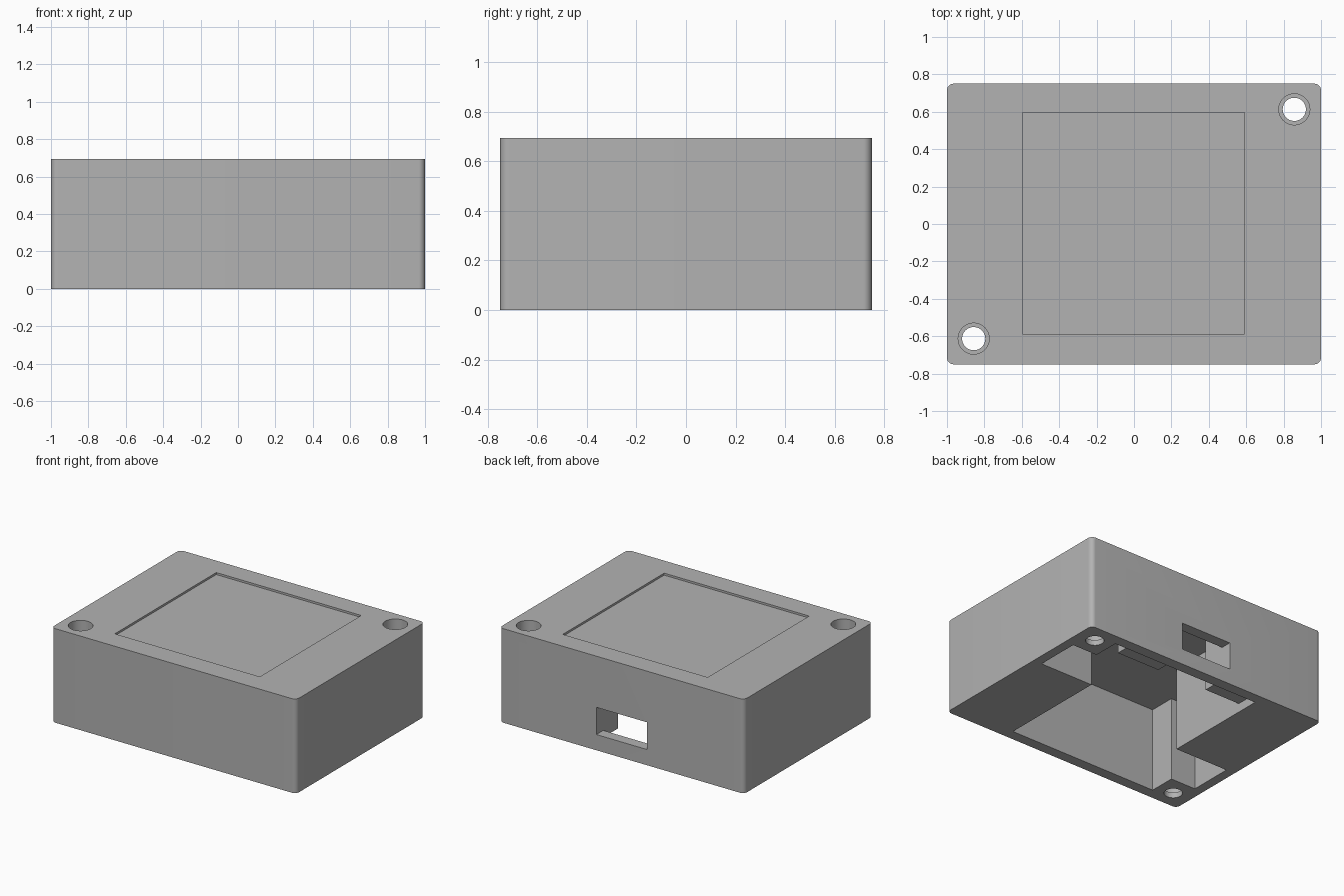
import bpy, bmesh, math

cube = bpy.data.objects.get("Cube")
if cube:
    bpy.data.objects.remove(cube, do_unlink=True)

HEIGHT = 0.695
CEILING = 0.62
GREY = (0.45, 0.45, 0.45, 1)

mat = bpy.data.materials.new("plain grey")
mat.use_nodes = True
mat.diffuse_color = GREY
mat.node_tree.nodes["Principled BSDF"].inputs["Base Color"].default_value = GREY


def prism(name, outline, z0, z1):
    """Extrude a flat counter-clockwise outline from z0 to z1."""
    bm = bmesh.new()
    base = bm.faces.new([bm.verts.new((x, y, z0)) for x, y in outline])
    top = bmesh.ops.extrude_face_region(bm, geom=[base])["geom"]
    bmesh.ops.translate(bm, vec=(0, 0, z1 - z0),
                        verts=[v for v in top if isinstance(v, bmesh.types.BMVert)])
    bmesh.ops.recalc_face_normals(bm, faces=bm.faces)
    mesh = bpy.data.meshes.new(name)
    bm.to_mesh(mesh)
    bm.free()
    mesh.materials.append(mat)
    obj = bpy.data.objects.new(name, mesh)
    bpy.context.collection.objects.link(obj)
    return obj


def arc(cx, cy, r, start, end, steps):
    angles = [math.radians(start + (end - start) * i / steps) for i in range(steps + 1)]
    return [(cx + r * math.cos(a), cy + r * math.sin(a)) for a in angles]


def rect(x0, x1, y0, y1):
    return [(x0, y0), (x1, y0), (x1, y1), (x0, y1)]


def circle(cx, cy, r):
    return arc(cx, cy, r, 0, 360, 48)[:-1]


def combine(target, tool, operation):
    mod = target.modifiers.new(operation, "BOOLEAN")
    mod.operation = operation
    mod.solver = "EXACT"
    mod.object = tool
    bpy.context.view_layer.objects.active = target
    bpy.ops.object.modifier_apply(modifier=mod.name)
    bpy.data.objects.remove(tool, do_unlink=True)


# Outer shell with rounded vertical corners
R = 0.035
corners = [(1, 0.75, 0), (-1, 0.75, 90), (-1, -0.75, 180), (1, -0.75, 270)]
outline = []
for x, y, a in corners:
    outline += arc(x - math.copysign(R, x), y - math.copysign(R, y), R, a, a + 90, 8)
case = prism("enclosure_case", outline, 0, HEIGHT)

# Stepped inner cavity, the same after a half turn
half = [(0.495, 0.147), (0.93, 0.147), (0.93, 0.475),
        (0.725, 0.475), (0.725, 0.67), (-0.495, 0.67)]
cavity = prism("cavity_cutter", half + [(-x, -y) for x, y in half], -0.1, CEILING)

# Guide blocks beside the port stay solid inside the cavity
for x0, x1 in ((0.207, 0.56), (-0.56, -0.207)):
    combine(cavity, prism("guide_block", rect(x0, x1, 0.5, 0.8), 0.065, 0.66), "DIFFERENCE")
combine(case, cavity, "DIFFERENCE")

# Port in the back wall
combine(case, prism("port_cutter", rect(-0.207, 0.207, 0.6, 0.9), 0.116, 0.317), "DIFFERENCE")

# Counterbored screw holes in two opposite corners
for s in (1, -1):
    for r, z in ((0.062, -0.1), (0.083, 0.04)):
        hole = prism("screw_hole_cutter", circle(0.857 * s, 0.613 * s, r), z, 0.9)
        combine(case, hole, "DIFFERENCE")

# Shallow square display recess
combine(case, prism("display_recess_cutter", rect(-0.595, 0.59, -0.588, 0.596),
                    HEIGHT - 0.015, 0.9), "DIFFERENCE")

# Smooth the rounded corners and hole walls, keep the edges sharp
bpy.ops.object.select_all(action="DESELECT")
case.select_set(True)
bpy.context.view_layer.objects.active = case
bpy.ops.object.shade_smooth_by_angle(angle=math.radians(30))
